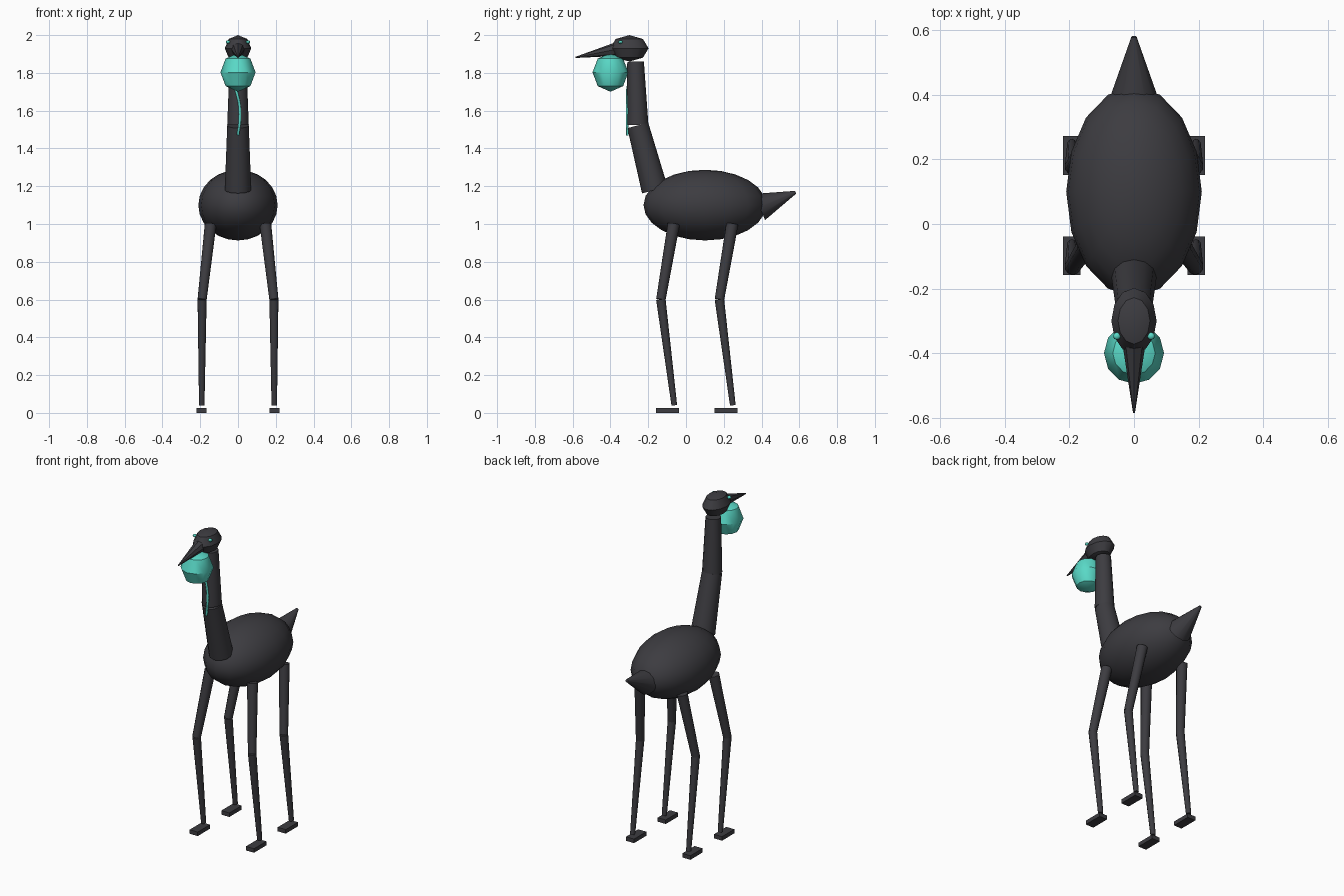
import bpy
from mathutils import Vector

cube = bpy.data.objects.get("Cube")
if cube:
    bpy.data.objects.remove(cube, do_unlink=True)


def make_material(name, color):
    mat = bpy.data.materials.new(name)
    mat.use_nodes = True
    mat.diffuse_color = color
    mat.node_tree.nodes["Principled BSDF"].inputs["Base Color"].default_value = color
    return mat


charcoal = make_material("charcoal", (0.046, 0.045, 0.052, 1))
turquoise = make_material("turquoise", (0.10, 0.69, 0.57, 1))


def finish(name, mat, smooth=None):
    obj = bpy.context.object
    obj.name = name
    obj.data.materials.append(mat)
    if smooth:
        bpy.ops.object.shade_smooth_by_angle(angle=smooth)
    return obj


def ellipsoid(name, center, radii, segments, rings, mat, smooth=0.7):
    bpy.ops.mesh.primitive_uv_sphere_add(segments=segments, ring_count=rings, radius=1, location=center)
    bpy.context.object.scale = radii
    bpy.ops.object.transform_apply(location=False, rotation=False)
    return finish(name, mat, smooth)


def limb(name, start, end, r_start, r_end, sides=12):
    """Tapered cylinder between two points."""
    start, end = Vector(start), Vector(end)
    axis = end - start
    bpy.ops.mesh.primitive_cone_add(vertices=sides, radius1=r_start, radius2=r_end,
                                    depth=axis.length, location=(start + end) / 2,
                                    rotation=axis.to_track_quat('Z', 'Y').to_euler())
    return finish(name, charcoal, 0.7)


# Body and tail
ellipsoid("body", (0, 0.1, 1.1), (0.21, 0.325, 0.187), 16, 12, charcoal)
limb("tail", (0, 0.39, 1.09), (0, 0.58, 1.168), 0.075, 0.008)

# Neck in two sections
limb("lower_neck", (0, -0.165, 1.18), (0, -0.255, 1.522), 0.07, 0.057)
limb("upper_neck", (0, -0.256, 1.525), (0, -0.267, 1.86), 0.057, 0.044)

# Head, beak and throat pouch
ellipsoid("head", (0, -0.3, 1.93), (0.07, 0.102, 0.07), 12, 4, charcoal)
limb("beak", (0, -0.37, 1.925), (0, -0.585, 1.882), 0.036, 0.003, 8)
ellipsoid("throat_pouch", (0, -0.4, 1.803), (0.093, 0.095, 0.103), 12, 4, turquoise)

# Wavy throat stripe
curve = bpy.data.curves.new("throat_stripe", 'CURVE')
curve.dimensions = '3D'
curve.bevel_depth = 0.007
curve.bevel_resolution = 1
curve.use_fill_caps = True
points = [(-0.016, -0.309, 1.73), (0.006, -0.311, 1.64), (0.010, -0.312, 1.56), (0, -0.310, 1.47)]
spline = curve.splines.new('BEZIER')
spline.bezier_points.add(len(points) - 1)
spline.resolution_u = 4
for bp, co in zip(spline.bezier_points, points):
    bp.co = co
    bp.handle_left_type = bp.handle_right_type = 'AUTO'
curve.materials.append(turquoise)
stripe = bpy.data.objects.new("throat_stripe", curve)
bpy.context.collection.objects.link(stripe)

# Eyes, legs and feet on both sides
for side, sx in (("left", 1), ("right", -1)):
    ellipsoid(side + "_eye", (sx * 0.053, -0.347, 1.963), (0.012, 0.012, 0.009), 8, 6, turquoise)
    for place, y in (("front", 0), ("rear", 0.31)):
        name = f"{place}_{side}_"
        hip = (sx * 0.145, y - 0.065, 1.0)
        knee = (sx * 0.19, y - 0.133, 0.6)
        ankle = (sx * 0.192, y - 0.062, 0.04)
        limb(name + "thigh", hip, knee, 0.032, 0.025, 10)
        limb(name + "shin", knee, ankle, 0.025, 0.015, 10)
        bpy.ops.mesh.primitive_cube_add(size=1, location=(sx * 0.193, y - 0.098, 0.0125))
        bpy.context.object.scale = (0.055, 0.12, 0.025)
        bpy.ops.object.transform_apply(location=False, rotation=False)
        finish(name + "foot", charcoal)
